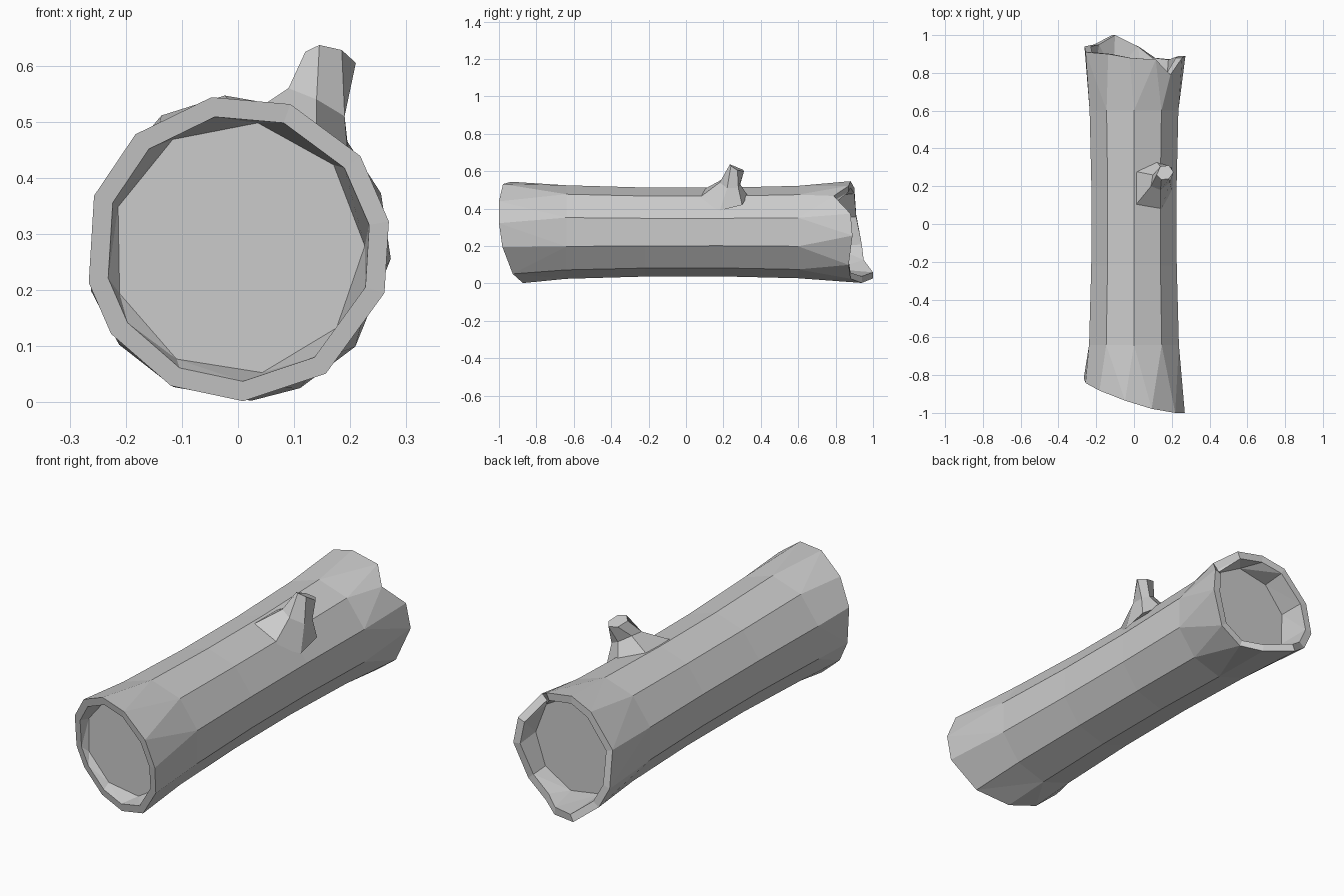
import bpy, bmesh
from math import sin, cos, radians

cube = bpy.data.objects.get("Cube")
if cube:
    bpy.data.objects.remove(cube, do_unlink=True)

MID_Z = 0.275      # height of the log's axis
RIM = 0.273        # flared radius at both ends
INNER = 0.87       # inner rim relative to outer rim

wood = bpy.data.materials.new("grey wood")
wood.use_nodes = True
wood.diffuse_color = (0.6, 0.6, 0.6, 1)
wood.node_tree.nodes["Principled BSDF"].inputs["Base Color"].default_value = (0.6, 0.6, 0.6, 1)


def make_ring(bm, angles, radius, depth):
    """Ring around the y axis; depth gives y for each (angle, x, z)."""
    ring = []
    for a in angles:
        x, z = radius * cos(radians(a)), radius * sin(radians(a))
        ring.append((a, bm.verts.new((x, depth(a, x, z), MID_Z + z))))
    return ring


def stitch(bm, a, b):
    """Join two rings, using triangles where their counts differ."""
    n, m = len(a), len(b)
    if n == m:
        for i in range(n):
            k = (i + 1) % n
            bm.faces.new((a[i][1], a[k][1], b[k][1], b[i][1]))
        return
    i = j = 0
    while i < n or j < m:
        next_a = a[i + 1][0] if i + 1 < n else a[0][0] + 360
        next_b = b[j + 1][0] if j + 1 < m else b[0][0] + 360
        va, vb = a[i % n][1], b[j % m][1]
        if j >= m or (i < n and next_a <= next_b):
            i += 1
            bm.faces.new((va, a[i % n][1], vb))
        else:
            j += 1
            bm.faces.new((va, b[j % m][1], vb))


def finish(bm, name):
    bmesh.ops.recalc_face_normals(bm, faces=bm.faces)
    mesh = bpy.data.meshes.new(name)
    bm.to_mesh(mesh)
    bm.free()
    mesh.materials.append(wood)
    obj = bpy.data.objects.new(name, mesh)
    bpy.context.collection.objects.link(obj)
    return obj


# Log: recessed end, slanted front rim, waisted trunk, splintered back rim, recessed end
front_angles = [-17, 10, 37, 70, 100, 132, 160, 193, 214, 244, 272, 305]
back_rim = {-4: 0.89, 21: 0.88, 45: 0.79, 65: 0.87, 95: 0.88, 120: 0.9, 160: 0.91,
            196: 0.94, 219: 0.95, 245: 1.0, 275: 0.94, 294: 0.88, 320: 0.87}
trunk_angles = [-18 + 36 * k for k in range(10)]
cap_angles = [1 + 40 * k for k in range(9)]


def slant(a, x, z):
    return max(-1.0, -0.91 - 0.32 * x - 0.15 * z)


def splinter(a, x, z):
    return back_rim[a]


bm = bmesh.new()
rings = [make_ring(bm, cap_angles, 0.226, lambda a, x, z: -0.8),
         make_ring(bm, front_angles, RIM * INNER, slant),
         make_ring(bm, front_angles, RIM, slant)]
for y, r in ((-0.64, 0.25), (-0.22, 0.238), (0.19, 0.237), (0.6, 0.247)):
    rings.append(make_ring(bm, trunk_angles, r, lambda a, x, z: y))
rings += [make_ring(bm, back_rim, RIM, splinter),
          make_ring(bm, back_rim, RIM * INNER, splinter),
          make_ring(bm, cap_angles, 0.226, lambda a, x, z: 0.79)]
for a, b in zip(rings, rings[1:]):
    stitch(bm, a, b)
for end in (rings[0], rings[-1]):
    bm.faces.new([v for _, v in end])
finish(bm, "log")

# Branch stub: spread root, narrow neck, cut tip
root = [(0.0, 0.09, 0.5), (0.14, 0.06, 0.45), (0.2, 0.18, 0.39),
        (0.2, 0.3, 0.42), (0.12, 0.33, 0.47), (0.0, 0.28, 0.5)]
neck = [(0.09, 0.2, 0.56), (0.14, 0.18, 0.54), (0.19, 0.22, 0.51),
        (0.19, 0.28, 0.51), (0.15, 0.29, 0.53), (0.1, 0.26, 0.56)]
tip = [(0.12, 0.26, 0.625), (0.145, 0.235, 0.637), (0.185, 0.24, 0.628),
       (0.21, 0.275, 0.605), (0.185, 0.31, 0.6), (0.14, 0.305, 0.608)]
bm = bmesh.new()
loops = [[(0, bm.verts.new(p)) for p in pts] for pts in (root, neck, tip)]
stitch(bm, loops[0], loops[1])
stitch(bm, loops[1], loops[2])
for end in (loops[0], loops[-1]):
    bm.faces.new([v for _, v in end])
finish(bm, "branch_stub")
